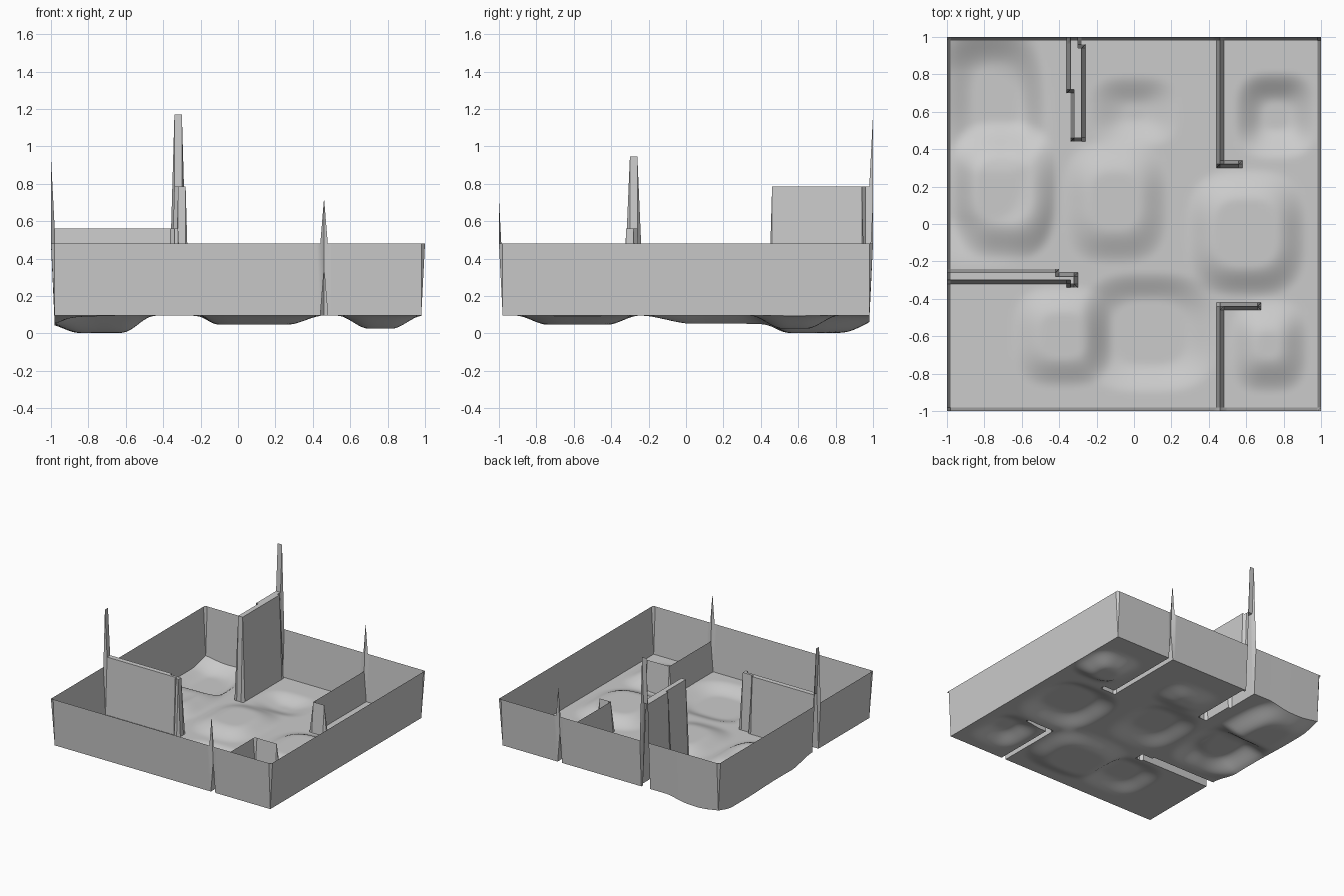
import bpy, bmesh

N = 100                      # cells per side; one cell = 0.02
BASE, RIM = 0.095, 0.385     # floor level, height of the outer wall

# Soft mounds and hollows in the floor: centre x, y, half sizes, height
SWELLS = [
    (-0.85, 0.42, 0.42, 0.66, -0.045),   # broad left hollow
    (-0.74, 0.68, 0.28, 0.42, -0.047),   # deep back-left hollow
    (-0.70, 0.18, 0.30, 0.38, 0.090),    # left mound
    (-0.10, 0.12, 0.29, 0.34, 0.050),    # centre mound
    (0.00, 0.60, 0.25, 0.20, -0.045),    # back hollow
    (0.60, -0.05, 0.33, 0.35, 0.060),    # right mound
    (0.76, 0.58, 0.23, 0.24, -0.070),    # back-right hollow
    (0.72, -0.65, 0.22, 0.26, 0.060),    # front-right mound
    (0.08, -0.58, 0.38, 0.33, -0.048),   # front hollow
    (-0.38, -0.60, 0.28, 0.28, 0.045),   # front-left mound
]

# Partition ridges, hollow underneath: x range, y range, height
RIDGES = [
    (-1.00, -0.42, -0.30, -0.26, 0.465),  # left partition
    (-0.40, -0.36, -0.30, -0.28, 0.465),
    (-0.34, -0.32, -0.32, -0.28, 0.465),
    (-0.34, -0.30, 0.96, 1.00, 0.690),    # back-left partition
    (-0.34, -0.28, 0.72, 0.94, 0.690),
    (-0.32, -0.28, 0.46, 0.70, 0.690),
    (0.46, 0.46, 0.32, 1.00, 0.245),      # back-right partition with return
    (0.46, 0.56, 0.32, 0.32, 0.245),
    (0.46, 0.46, -1.00, -0.44, 0.245),    # front-right partition with return
    (0.46, 0.66, -0.44, -0.44, 0.245),
]


def swell(x, y):
    total = 0
    for cx, cy, rx, ry, amp in SWELLS:
        d = ((abs(x - cx) / rx) ** 3 + (abs(y - cy) / ry) ** 3) ** (1 / 3)
        t = min(1, max(0, (1 - d) * min(rx, ry) / 0.17))
        total += amp * t * t * (3 - 2 * t)
    return total


def ridge(x, y):
    e = 0.005
    return max([h for x0, x1, y0, y1, h in RIDGES
                if x0 - e < x < x1 + e and y0 - e < y < y1 + e], default=0)


def height(x, y):
    wall = ridge(x, y)
    if max(abs(x), abs(y)) > 0.995:       # outer wall, stacked on any ridge
        return BASE + RIM + wall
    if wall:
        return BASE + wall
    return max(0, BASE + swell(x, y))


# Tray: one continuous sheet forming floor, partitions and outer wall
bm = bmesh.new()
bmesh.ops.create_grid(bm, x_segments=N, y_segments=N, size=1)
for v in bm.verts:
    v.co.z = height(v.co.x, v.co.y)
mesh = bpy.data.meshes.new("terrain_tray")
bm.to_mesh(mesh)
bm.free()
tray = bpy.data.objects.new("terrain_tray", mesh)
bpy.context.collection.objects.link(tray)

bpy.context.view_layer.objects.active = tray
tray.select_set(True)
bpy.ops.object.shade_smooth_by_angle(angle=0.6)
